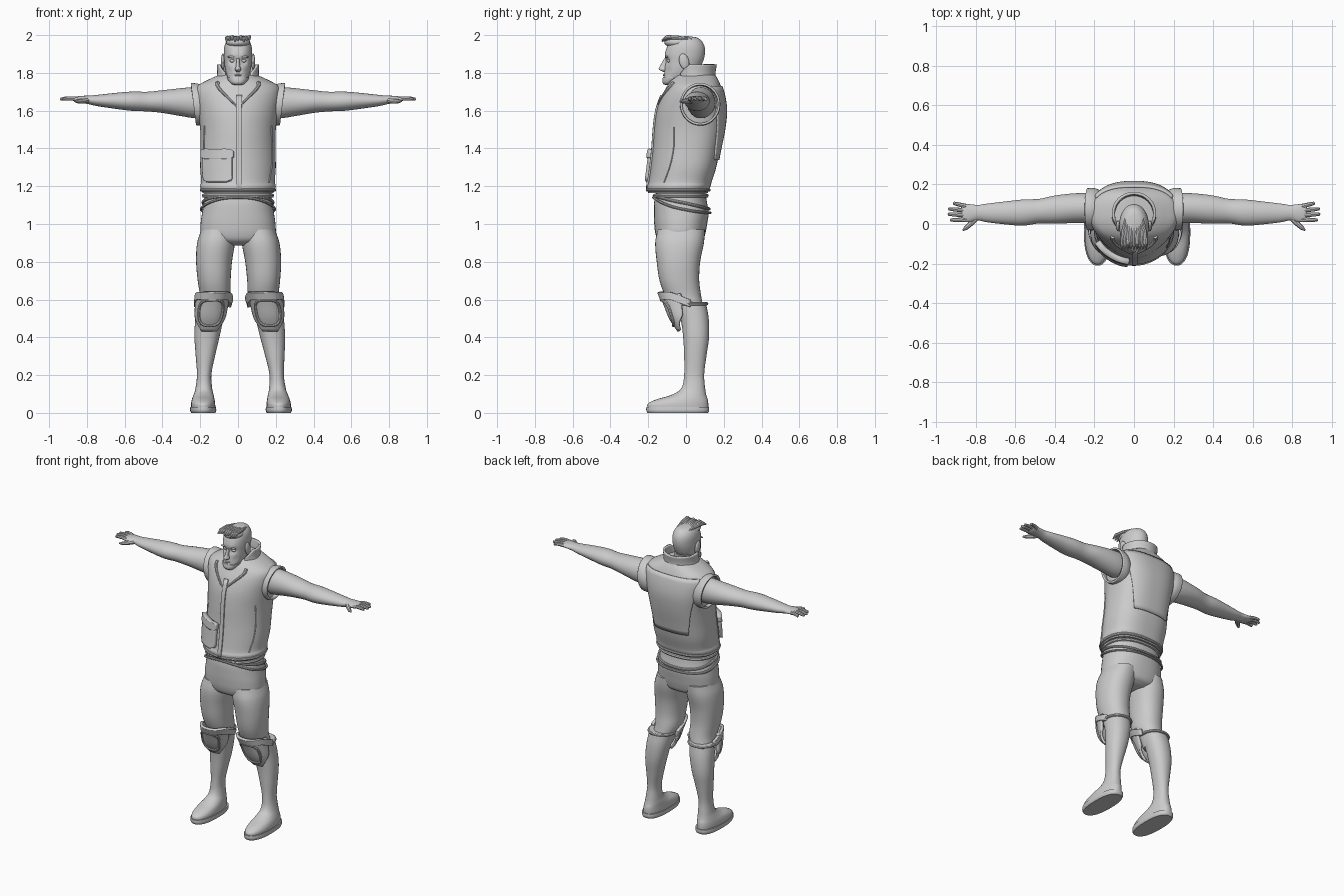
import bpy, bmesh, math
from math import pi, sin, cos, radians
from mathutils import Vector, Matrix

cube = bpy.data.objects.get("Cube")
if cube:
    bpy.data.objects.remove(cube, do_unlink=True)

grey = bpy.data.materials.new("plain grey")
grey.use_nodes = True
grey.diffuse_color = (0.6, 0.6, 0.6, 1)
grey.node_tree.nodes["Principled BSDF"].inputs["Base Color"].default_value = (0.6, 0.6, 0.6, 1)
FRONT, BACK = -pi / 2, pi / 2
made = []


def place(p, side):
    """Mirror to a side; the stance leans slightly to the left below the hips."""
    return Vector((p.x * side + 0.016 * max(0, 1 - p.z), p.y, p.z))


def full_name(name, side):
    return name if side == 0 else ("left_" if side > 0 else "right_") + name


def finish(bm, name, side, thick=0):
    for v in bm.verts:
        v.co = place(v.co, side or 1)
    bmesh.ops.remove_doubles(bm, verts=bm.verts, dist=0.0002)
    bmesh.ops.recalc_face_normals(bm, faces=bm.faces)
    mesh = bpy.data.meshes.new(name)
    bm.to_mesh(mesh)
    bm.free()
    mesh.materials.append(grey)
    obj = bpy.data.objects.new(full_name(name, side), mesh)
    bpy.context.collection.objects.link(obj)
    if thick:
        mod = obj.modifiers.new("thickness", "SOLIDIFY")
        mod.thickness, mod.offset = thick, 0
    made.append(obj)


def span(z, front, back, rx, cx=0):
    """A cross-section given by its front and back limits."""
    return (z, cx, (front + back) / 2, rx, (back - front) / 2)


def surface(stations, front=2, back=2, axis="Z"):
    """Smooth tube through cross-sections (t, centre u, centre v, radius u, radius v)."""
    def slope(i, k):
        a, b = stations[max(i - 1, 0)], stations[min(i + 1, len(stations) - 1)]
        return (b[k] - a[k]) / (b[0] - a[0])

    def point(t, a, off=0):
        i = max(j for j in range(len(stations) - 1) if j == 0 or stations[j][0] <= t)
        s, e = stations[i], stations[i + 1]
        h = e[0] - s[0]
        f = (t - s[0]) / h
        cu, cv, ru, rv = (
            (2 * f**3 - 3 * f**2 + 1) * s[k] + (f**3 - 2 * f**2 + f) * h * slope(i, k)
            + (3 * f**2 - 2 * f**3) * e[k] + (f**3 - f**2) * h * slope(i + 1, k)
            for k in range(1, 5))
        p = 2 / (front if sin(a) < 0 else back)
        u = cu + (ru + off) * math.copysign(abs(cos(a)) ** p, cos(a))
        v = cv + (rv + off) * math.copysign(abs(sin(a)) ** p, sin(a))
        return Vector((u, v, t)) if axis == "Z" else Vector((t, u, v))

    point.stations = stations
    return point


def loft(name, surf, side=0, sculpt=(), n=36, steps=4):
    bm = bmesh.new()
    st = surf.stations
    ts = [a[0] + (b[0] - a[0]) * i / steps for a, b in zip(st, st[1:]) for i in range(steps)]
    rings = [[bm.verts.new(surf(t, 2 * pi * i / n)) for i in range(n)] for t in ts + [st[-1][0]]]
    for r, q in zip(rings, rings[1:]):
        for i in range(n):
            bm.faces.new((r[i], r[(i + 1) % n], q[(i + 1) % n], q[i]))
    bm.faces.new(rings[0])
    bm.faces.new(rings[-1])
    for v in bm.verts:
        for centre, radius, push in sculpt:
            d = (Vector((abs(v.co.x), v.co.y, v.co.z)) - Vector(centre)).length / radius
            v.co.y += push * math.exp(-d * d)
    finish(bm, name, side)


def patch(name, surf, t0, t1, mid, half, off, thick, side=0, warp=None, nu=28, nv=14):
    """Plate lying on a surface; half(f) is its half angle at height fraction f."""
    bm = bmesh.new()
    grid = []
    for j in range(nv + 1):
        f = j / nv
        row = []
        for i in range(nu + 1):
            p = surf(t0 + (t1 - t0) * f, mid + half(f) * (2 * i / nu - 1), off)
            row.append(bm.verts.new(warp(p, f) if warp else p))
        grid.append(row)
    for r, q in zip(grid, grid[1:]):
        for i in range(nu):
            bm.faces.new((r[i], r[i + 1], q[i + 1], q[i]))
    finish(bm, name, side, thick)


def rounded(width, n):
    return lambda f: radians(width) * max(0.03, 1 - abs(2 * f - 1) ** n) ** (1 / n)


def ball(name, centre, radii, side=0, tilt=0):
    bm = bmesh.new()
    m = Matrix.Translation(centre) @ Matrix.Rotation(tilt, 4, "X") @ Matrix.Diagonal((*radii, 1))
    bmesh.ops.create_uvsphere(bm, u_segments=20, v_segments=12, radius=1, matrix=m)
    finish(bm, name, side)


def tube(name, points, radii, side=0, closed=False):
    curve = bpy.data.curves.new(name, "CURVE")
    curve.dimensions, curve.bevel_depth, curve.bevel_resolution = "3D", 1, 2
    curve.use_fill_caps = True
    line = curve.splines.new("POLY")
    line.points.add(len(points) - 1)
    for cp, p, r in zip(line.points, points, radii):
        cp.co, cp.radius = (*place(Vector(p), side or 1), 1), r
    line.use_cyclic_u = closed
    curve.materials.append(grey)
    obj = bpy.data.objects.new(full_name(name, side), curve)
    bpy.context.collection.objects.link(obj)
    bpy.ops.object.select_all(action="DESELECT")
    obj.select_set(True)
    bpy.context.view_layer.objects.active = obj
    bpy.ops.object.convert(target="MESH")
    made.append(bpy.context.view_layer.objects.active)


def ring(name, surf, height, off, radius, side=0):
    angles = [2 * pi * i / 48 for i in range(48)]
    tube(name, [surf(height(a), a, off) for a in angles], [radius] * 48, side, True)


# Head, face and hair
head = surface([span(1.735, -.108, -.06, .02), span(1.75, -.12, -.02, .04), span(1.78, -.117, .03, .057),
                span(1.82, -.113, .07, .068), span(1.86, -.108, .09, .073), span(1.9, -.11, .1, .075),
                span(1.94, -.1, .098, .072), span(1.97, -.08, .082, .06), span(1.988, -.05, .055, .038),
                span(1.994, -.01, .015, .008)], 2.3)
loft("head", head, sculpt=[((.03, -.1, 1.865), .018, .014), ((.045, -.09, 1.81), .02, .006),
                           ((0, -.12, 1.755), .02, -.005), ((.025, -.1, 1.888), .02, -.006)], n=64)
loft("nose", surface([(1.806, 0, -.113, .01, .008), (1.818, 0, -.12, .017, .024),
                      (1.835, 0, -.117, .011, .021), (1.875, 0, -.104, .008, .012)]))
ball("lips", (0, -.113, 1.788), (.02, .009, .006))
patch("beard", head, 1.74, 1.776, FRONT, lambda f: radians(60 + 25 * f), .002, .006)
loft("neck", surface([(1.66, 0, .03, .075, .07), (1.74, 0, .02, .065, .065), (1.82, 0, .015, .06, .065)]))
ball("hair_top", (0, -.045, 1.962), (.064, .07, .032))
for i in range(9):
    x = (i - 4) * .0135
    lift = .004 * (i % 3)
    tube("hair_strand", [(x * .8, .03, 1.978), (x, -.04, 1.986), (x * 1.1, -.1, 1.982 + lift),
                         (x * 1.15, -.128, 1.966 + lift)], [.006, .011, .011, .003])
for s in (1, -1):
    ball("ear", (.08, -.01, 1.86), (.011, .026, .043), s, radians(15))
    ball("eye", (.03, -.089, 1.864), (.014, .011, .009), s)
    ball("eyebrow", (.032, -.103, 1.884), (.024, .007, .006), s)

# Sleeveless jacket
jacket = surface([span(1.165, -.2, .115, .188), span(1.2, -.205, .13, .2), span(1.22, -.198, .135, .195),
                  span(1.3, -.186, .16, .2), span(1.4, -.175, .18, .198), span(1.5, -.168, .2, .2),
                  span(1.6, -.155, .21, .213), span(1.68, -.128, .2, .224), span(1.73, -.1, .185, .215),
                  span(1.765, -.08, .17, .155), span(1.79, -.055, .155, .1)], 1.9, 2.6)
loft("jacket", jacket, n=64)
patch("jacket_placket", jacket, 1.175, 1.68, FRONT + .03, lambda f: .07, .004, .01)
patch("back_panel", jacket, 1.34, 1.73, BACK, lambda f: radians(32 + 26 * f), .003, .01)
patch("pocket", jacket, 1.22, 1.37, radians(-124), rounded(25, 6), .008, .036)
patch("pocket_flap", jacket, 1.345, 1.395, radians(-124), rounded(27, 6), .014, .036)
ring("jacket_hem", jacket, lambda a: 1.18, 0, .009)
collar = surface([(1.74, 0, .045, .12, .115), (1.79, 0, .047, .104, .102), (1.85, 0, .055, .105, .102)])
patch("collar", collar, 1.745, 1.845, BACK, lambda f: radians(152 - 14 * f), 0, .014, nu=48,
      warp=lambda p, f: p - Vector((0, 0, max(0, .02 - p.y) * (.3 + .7 * f))))
sleeve = surface([(.16, .075, 1.63, .085, .095), (.2, .075, 1.632, .1, .105), (.235, .075, 1.635, .1, .106)],
                 axis="X")
for s in (1, -1):
    patch("armhole", sleeve, .16, .235, 0, lambda f: pi, 0, .012, s, nu=40,
          warp=lambda p, f: p + Vector(((p.z - 1.63) * .13, 0, 0)))
    lapel = [jacket(1.62 + .13 * i / 8, FRONT + .03 + .075 * i, .003) for i in range(9)]
    tube("lapel", lapel, [.004 + .0008 * i for i in range(9)], s)
    seam = [jacket(1.22 + .3 * i / 8, radians(-32 + 8 * sin(i / 3)), .001) for i in range(9)]
    tube("side_seam", seam, [.004] * 9, s)

# Bare arms and hands
arm = surface([(.14, .08, 1.64, .06, .07), (.22, .08, 1.642, .075, .082), (.3, .08, 1.645, .075, .074),
               (.4, .073, 1.648, .071, .06), (.48, .065, 1.648, .062, .052), (.56, .058, 1.65, .066, .051),
               (.65, .056, 1.652, .058, .042), (.75, .056, 1.654, .046, .029), (.79, .057, 1.657, .039, .023),
               (.83, .055, 1.66, .045, .018), (.865, .055, 1.661, .044, .012), (.875, .055, 1.661, .036, .006)],
              axis="X")
fingers = [(.09, .915, .106), (.068, .94, .077), (.044, .942, .05), (.022, .93, .02)]
for s in (1, -1):
    loft("arm", arm, s)
    for y, tip_x, tip_y in fingers:
        root, tip = Vector((.85, y, 1.661)), Vector((tip_x, tip_y, 1.66))
        pts = [root.lerp(tip, f) + Vector((0, 0, .005 * sin(pi * f))) for f in (0, .35, .7, .95, 1)]
        tube("finger", pts, [.012, .011, .01, .008, .003], s)
    tube("thumb", [(.8, .03, 1.655), (.825, .003, 1.651), (.85, -.02, 1.65), (.866, -.032, 1.65)],
         [.016, .014, .011, .004], s)

# Trousers and hanging belts
hips = surface([span(.885, -.09, .05, .09), span(.905, -.14, .085, .16), span(.94, -.16, .1, .195),
                span(1.0, -.168, .112, .198), span(1.06, -.17, .12, .19), span(1.12, -.168, .11, .18),
                span(1.2, -.15, .1, .175)], 2.3, 2.3)
loft("hips", hips, n=48)
ring("waist_belt", hips, lambda a: 1.15, .003, .011)
ring("upper_strap", hips, lambda a: 1.115 - .035 * sin(a), .005, .008)
ring("lower_strap", hips, lambda a: 1.1 - .04 * sin(a) - .02 * cos(a) ** 2, .008, .007)

# Legs, boots and knee pads
thigh = surface([span(.5, -.04, .09, .06, .148), span(.56, -.07, .09, .07, .14), span(.62, -.11, .08, .08, .128),
                 span(.7, -.14, .07, .087, .131), span(.8, -.155, .075, .095, .13), span(.9, -.163, .095, .1, .118),
                 span(.97, -.15, .1, .09, .105)], 2.2, 2.2)
boot = surface([span(.025, -.205, .118, .064, .2), span(.05, -.2, .118, .064, .2), span(.072, -.155, .115, .06, .199),
                span(.092, -.085, .108, .054, .197), span(.125, -.028, .102, .045, .195),
                span(.2, -.01, .096, .038, .192), span(.3, -.01, .108, .051, .184), span(.4, -.015, .122, .066, .174),
                span(.5, -.03, .12, .075, .16), span(.585, -.065, .105, .08, .148)], 2.2, 2.2)
sole = surface([span(0, -.203, .116, .064, .2), span(.012, -.21, .122, .069, .2), span(.032, -.21, .122, .068, .2)],
               2.3, 2.6)
pad = surface([(.43, .162, 0, .055, .04), (.5, .156, 0, .078, .085), (.58, .145, 0, .086, .118),
               (.64, .134, 0, .092, .142)], 2.4)
for s in (1, -1):
    loft("thigh", thigh, s)
    loft("boot", boot, s)
    loft("sole", sole, s)
    ring("boot_cuff", boot, lambda a: .578, .003, .009, s)
    patch("knee_pad", pad, .435, .63, FRONT, lambda f: radians(82) * min(1, .35 + 1.6 * f) ** .7, -.004, .016, s)
    patch("knee_band", pad, .6, .64, FRONT, lambda f: radians(100), .002, .018, s,
          warp=lambda p, f: p - Vector((0, 0, max(0, p.y + .08) * .4)))
    rim = [pad(.53 + .068 * math.copysign(abs(sin(a)) ** .7, sin(a)),
               FRONT + radians(42) * math.copysign(abs(cos(a)) ** .7, cos(a)), .006)
           for a in (2 * pi * i / 40 for i in range(40))]
    tube("knee_rim", rim, [.008] * 40, s, True)

# Smooth shading with crisp edges
bpy.ops.object.select_all(action="DESELECT")
for obj in made:
    obj.select_set(True)
bpy.context.view_layer.objects.active = made[0]
bpy.ops.object.shade_smooth_by_angle(angle=radians(40))
